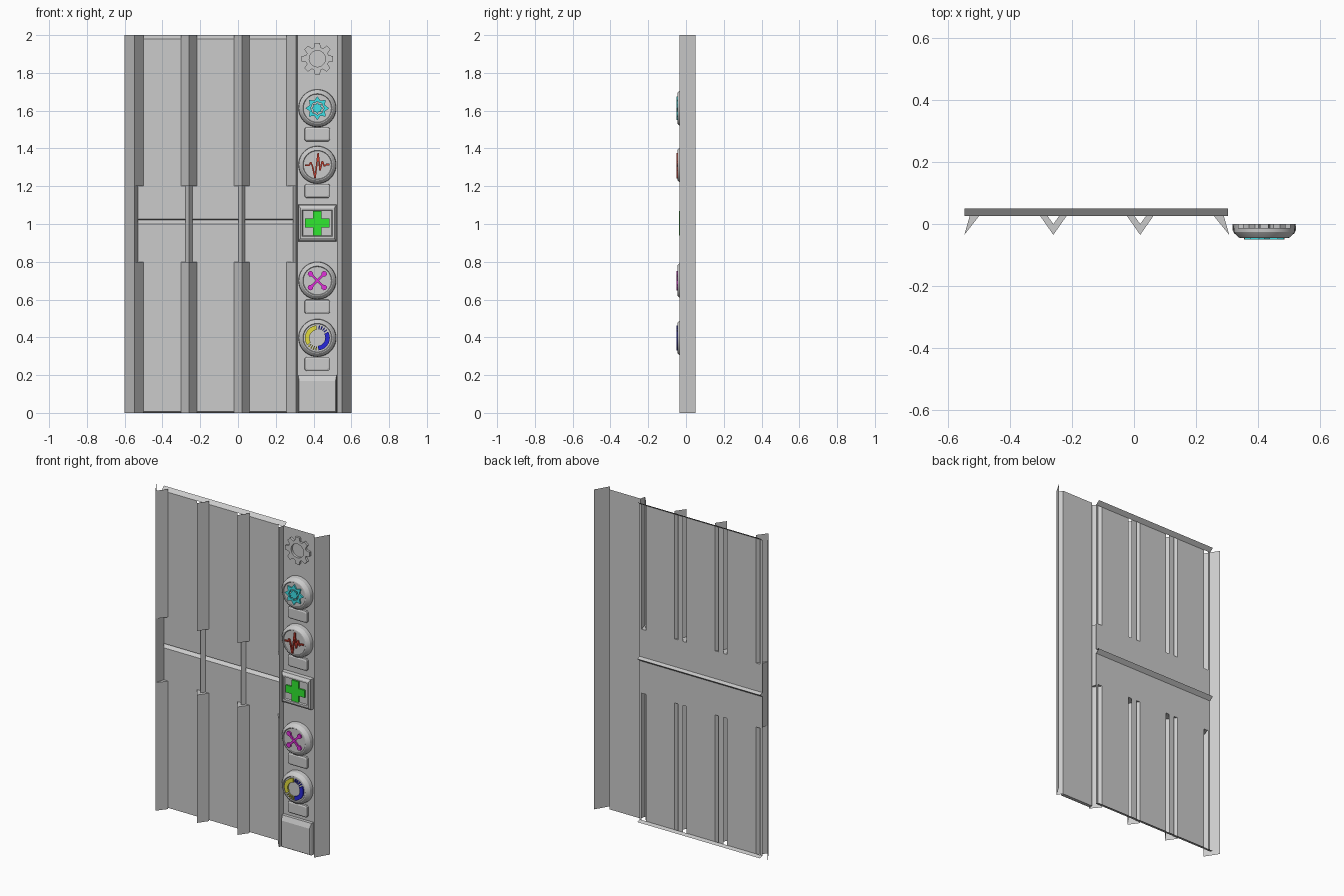
import bpy, bmesh
from math import sin, cos, pi, radians

if "Cube" in bpy.data.objects:
    bpy.data.objects.remove(bpy.data.objects["Cube"])

CX = 0.42  # centre line of the control strip


def finish(name, bm, color=None, smooth=False):
    bmesh.ops.remove_doubles(bm, verts=bm.verts, dist=0.0002)
    bmesh.ops.recalc_face_normals(bm, faces=bm.faces)
    if sum(f.normal.y * f.calc_area() for f in bm.faces) > 0:
        bmesh.ops.reverse_faces(bm, faces=bm.faces)
    me = bpy.data.meshes.new(name)
    bm.to_mesh(me)
    bm.free()
    ob = bpy.data.objects.new(name, me)
    bpy.context.collection.objects.link(ob)
    if color:
        mat = bpy.data.materials.new(name + "_paint")
        mat.diffuse_color = (*color, 1)
        mat.use_nodes = True
        mat.node_tree.nodes["Principled BSDF"].inputs["Base Color"].default_value = mat.diffuse_color
        me.materials.append(mat)
    if smooth:
        bpy.context.view_layer.objects.active = ob
        ob.select_set(True)
        bpy.ops.object.shade_smooth_by_angle(angle=radians(25))
        ob.select_set(False)
    return ob


def face(bm, pts):
    bm.faces.new([bm.verts.new(p) for p in pts])


def walls(bm, profile, z0, z1):
    for (xa, ya), (xb, yb) in zip(profile, profile[1:]):
        face(bm, [(xa, ya, z0), (xb, yb, z0), (xb, yb, z1), (xa, ya, z1)])


def loft(name, levels, cx, cz, color=None, cap=True, smooth=False):
    """Bridge equal-length xz outlines placed at successive y depths."""
    bm = bmesh.new()
    loops = [[bm.verts.new((cx + x, y, cz + z)) for x, z in pts] for pts, y in levels]
    n = len(loops[0])
    for a, b in zip(loops, loops[1:]):
        for i in range(n):
            j = (i + 1) % n
            bm.faces.new([a[i], a[j], b[j], b[i]])
    if cap:
        bm.faces.new(loops[-1])
    return finish(name, bm, color, smooth)


def polar(radii, n, start=0.0):
    return [(radii[i % len(radii)] * cos(start + 2 * pi * i / n),
             radii[i % len(radii)] * sin(start + 2 * pi * i / n)) for i in range(n)]


def rect(w, h, c=0.0):
    if c == 0:
        return [(-w, -h), (w, -h), (w, h), (-w, h)]
    return [(-w + c, -h), (w - c, -h), (w, -h + c), (w, h - c),
            (w - c, h), (-w + c, h), (-w, h - c), (-w, -h + c)]


def arc(r0, r1, a0, a1, n=12):
    ang = [radians(a0 + (a1 - a0) * i / n) for i in range(n + 1)]
    return [(r1 * cos(a), r1 * sin(a)) for a in ang] + \
           [(r0 * cos(a), r0 * sin(a)) for a in reversed(ang)]


def icon(name, pts, cz, color, y0=-0.041, y1=-0.05):
    return loft(name, [(pts, y0), (pts, y1)], CX, cz, color)


# ribs: outer profile at both ends, slimmer inner profile around the waist
ribs = [([(-.547, -.035), (-.5, .025)], [(-.547, -.035), (-.53, .025)])]
slots = [(-.53, -.5)]
for c in (-.26, .02):
    ribs.append(([(c - .042, .025), (c, -.035), (c + .042, .025)],
                 [(c - .018, .025), (c, .0), (c + .018, .025)]))
    slots += [(c - .042, c - .018), (c + .018, c + .042)]
ribs.append(([(.258, .025), (.307, -.035)], [(.29, .025), (.307, -.035)]))
slots.append((.258, .29))

for k, (outer, inner) in enumerate(ribs):
    bm = bmesh.new()
    walls(bm, outer, 0, .8)
    walls(bm, inner, .8, 1.2)
    walls(bm, outer, 1.2, 2)
    for z in (.8, 1.2):
        for i in range(len(outer) - 1):
            face(bm, [(*outer[i], z), (*outer[i + 1], z),
                      (*inner[i + 1], z), (*inner[i], z)])
    finish("rib_%d" % (k + 1), bm)

# recessed back panel: grooves bent backwards at bottom, middle and top
rows = [(0, .05), (.007, .025), (.8, .025), (1.0, .025), (1.02, .05),
        (1.027, .025), (1.2, .025), (1.98, .025), (2, .05)]
cols = sorted([-.547, .303] + [x for s in slots for x in s])
bm = bmesh.new()
for (z0, y0), (z1, y1) in zip(rows, rows[1:]):
    for x0, x1 in zip(cols, cols[1:]):
        if z0 in (.007, 1.2) and (x0, x1) in slots or (z1 in (.8, 1.98) and (x0, x1) in slots):
            continue
        face(bm, [(x0, y0, z0), (x1, y0, z0), (x1, y1, z1), (x0, y1, z1)])
finish("back_panel", bm)

# slanted outer sides and the control channel
for name, profile in (("left_side", [(-.6, .05), (-.547, -.035)]),
                      ("control_channel", [(.307, -.035), (.315, 0), (.528, 0),
                                           (.55, -.035), (.6, .05)])):
    bm = bmesh.new()
    walls(bm, profile, 0, 2)
    finish(name, bm)

# gear emblem
gear = []
for i in range(8):
    for r, d in ((.062, -17), (.085, -9), (.085, 9), (.062, 17)):
        a = radians(45 * i + d)
        gear.append((r * cos(a), r * sin(a)))
hole = polar([.043], 32, radians(-17))
loft("gear_relief", [(gear, 0), (gear, -.014), (hole, -.014), (hole, 0)], CX, 1.875, cap=False)

# round buttons with the small key below each
for k, cz in enumerate((1.613, 1.313, .70, .397)):
    prof = [(.1, 0), (.098, -.026), (.092, -.034), (.082, -.044), (.077, -.045), (.074, -.041)]
    loft("round_button_%d" % (k + 1), [(polar([r], 40), y) for r, y in prof],
         CX, cz, smooth=True)
    loft("small_key_%d" % (k + 1),
         [(rect(.067, .037, .008), 0), (rect(.066, .036, .008), -.012),
          (rect(.058, .028, .006), -.016)], CX, cz - .138)

# cross plate and blank bottom plate
loft("cross_plate", [(rect(.102, .097), 0), (rect(.1, .095), -.024), (rect(.09, .08), -.034),
                     (rect(.08, .07), -.034), (rect(.076, .066), -.026)], CX, 1.005)
loft("bottom_plate", [(rect(.103, .1), 0), (rect(.102, .1), -.02),
                      ([(-.096, -.092), (.096, -.092), (.096, .07), (-.096, .07)], -.032)],
     CX, .1)
a, b = .065, .023
cross = [(b, -a), (b, -b), (a, -b), (a, b), (b, b), (b, a),
         (-b, a), (-b, b), (-a, b), (-a, -b), (-b, -b), (-b, -a)]
icon("green_cross", cross, 1.005, (.03, .8, .03), -.026, -.036)

# cyan star ring with a small star inside
CYAN = (.05, .75, .8)
outer, inner = polar([.063, .043], 16, pi / 2), polar([.036, .031], 16, pi / 2)
loft("star_ring", [(outer, -.041), (outer, -.05), (inner, -.05), (inner, -.041)],
     CX, 1.613, CYAN, cap=False)
icon("star_core", polar([.031, .021], 16, pi / 2), 1.613, CYAN)

# red pulse line
pulse = [(-.065, -.002), (-.042, -.002), (-.035, .014), (-.026, -.006), (-.012, -.07),
         (.004, .062), (.014, -.03), (.026, .02), (.038, -.008), (.046, .002), (.065, .002)]
w = .004
for i, (p, q) in enumerate(zip(pulse, pulse[1:])):
    dx, dz = q[0] - p[0], q[1] - p[1]
    s = w / (dx * dx + dz * dz) ** .5
    nx, nz = -dz * s, dx * s
    icon("pulse_segment_%d" % (i + 1),
         [(p[0] - nx, p[1] - nz), (q[0] - nx, q[1] - nz),
          (q[0] + nx, q[1] + nz), (p[0] + nx, p[1] + nz)], 1.313, (.6, .05, .03))

# crossed magenta tools
half = [(.0, .006), (.036, .006), (.046, .014), (.06, .013), (.066, .0)]
tool = half + [(x, -z) for x, z in half[-2:0:-1]]
tool = tool + [(-x, -z) for x, z in half[1:]] + [(-x, z) for x, z in half[-2:0:-1]]
for k, t in enumerate((pi / 4, -pi / 4)):
    icon("crossed_tool_%d" % (k + 1),
         [(x * cos(t) - z * sin(t), x * sin(t) + z * cos(t)) for x, z in tool],
         .70, (.75, .03, .7))

# dial gauge: yellow and blue arcs with ticks
YELLOW, BLUE = (.75, .7, .05), (.02, .02, .7)
icon("dial_yellow_arc", arc(.042, .066, 95, 215), .397, YELLOW)
icon("dial_blue_arc", arc(.042, .066, -85, 30), .397, BLUE)
for k in range(4):
    icon("dial_blue_tick_%d" % (k + 1), arc(.046, .066, 38 + 13 * k, 44 + 13 * k, 2), .397, BLUE)
    icon("dial_yellow_tick_%d" % (k + 1), arc(.046, .066, 222 + 13 * k, 228 + 13 * k, 2),
         .397, YELLOW)
